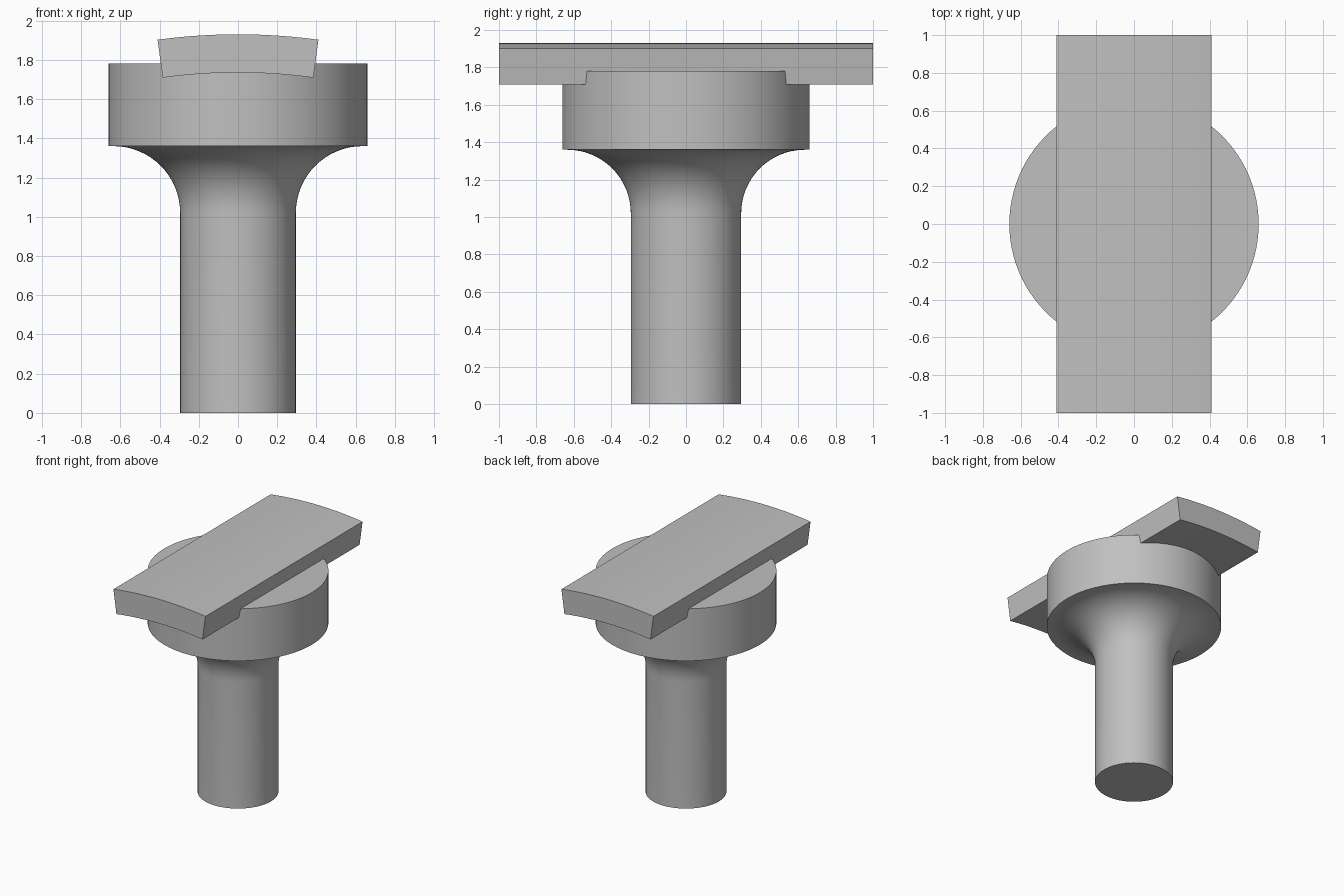
import bpy, bmesh
from math import sin, cos, pi, asin, radians

cube = bpy.data.objects.get("Cube")
if cube:
    bpy.data.objects.remove(cube, do_unlink=True)

grey = bpy.data.materials.new("light grey")
grey.use_nodes = True
COLOUR = (0.53, 0.53, 0.53, 1)
grey.diffuse_color = COLOUR
grey.node_tree.nodes["Principled BSDF"].inputs["Base Color"].default_value = COLOUR


def finish(name, bm):
    """Turn a bmesh into a smooth-shaded object with sharp edges kept."""
    bmesh.ops.recalc_face_normals(bm, faces=bm.faces)
    mesh = bpy.data.meshes.new(name)
    bm.to_mesh(mesh)
    bm.free()
    mesh.materials.append(grey)
    obj = bpy.data.objects.new(name, mesh)
    bpy.context.collection.objects.link(obj)
    bpy.ops.object.select_all(action='DESELECT')
    obj.select_set(True)
    bpy.context.view_layer.objects.active = obj
    bpy.ops.object.shade_smooth_by_angle(angle=radians(30))
    return obj


# Stem, flared fillet and round head, turned from one profile
SEGMENTS = 96
STEM_R, HEAD_R, FILLET = 0.295, 0.66, 0.34
HEAD_Z, HEAD_TOP = 1.36, 1.78
profile = [(STEM_R, 0)]
for i in range(17):
    a = pi / 2 * i / 16
    profile.append((STEM_R + FILLET * (1 - cos(a)), HEAD_Z - FILLET * (1 - sin(a))))
profile += [(HEAD_R, HEAD_Z), (HEAD_R, HEAD_TOP)]

bm = bmesh.new()
rings = [[bm.verts.new((r * cos(2 * pi * k / SEGMENTS), r * sin(2 * pi * k / SEGMENTS), z))
          for k in range(SEGMENTS)] for r, z in profile]
for low, high in zip(rings, rings[1:]):
    for k in range(SEGMENTS):
        n = (k + 1) % SEGMENTS
        bm.faces.new((low[k], low[n], high[n], high[k]))
bm.faces.new(rings[0])
bm.faces.new(rings[-1])
finish("stem_and_head", bm)

# Curved plate: an arc-shaped section drawn along y
OUTER, THICK, PLATE_TOP = 3.05, 0.195, 1.93
half = asin(0.41 / OUTER)
STEPS = 24
angles = [half * (2 * i / STEPS - 1) for i in range(STEPS + 1)]
section = [(r * sin(a), PLATE_TOP - OUTER + r * cos(a))
           for r, order in ((OUTER, angles), (OUTER - THICK, angles[::-1]))
           for a in order]
bm = bmesh.new()
front = bm.faces.new([bm.verts.new((x, -1, z)) for x, z in section])
back = bmesh.ops.extrude_face_region(bm, geom=[front], use_keep_orig=True)["geom"]
bmesh.ops.translate(bm, vec=(0, 2, 0),
                    verts=[v for v in back if isinstance(v, bmesh.types.BMVert)])
finish("curved_plate", bm)
